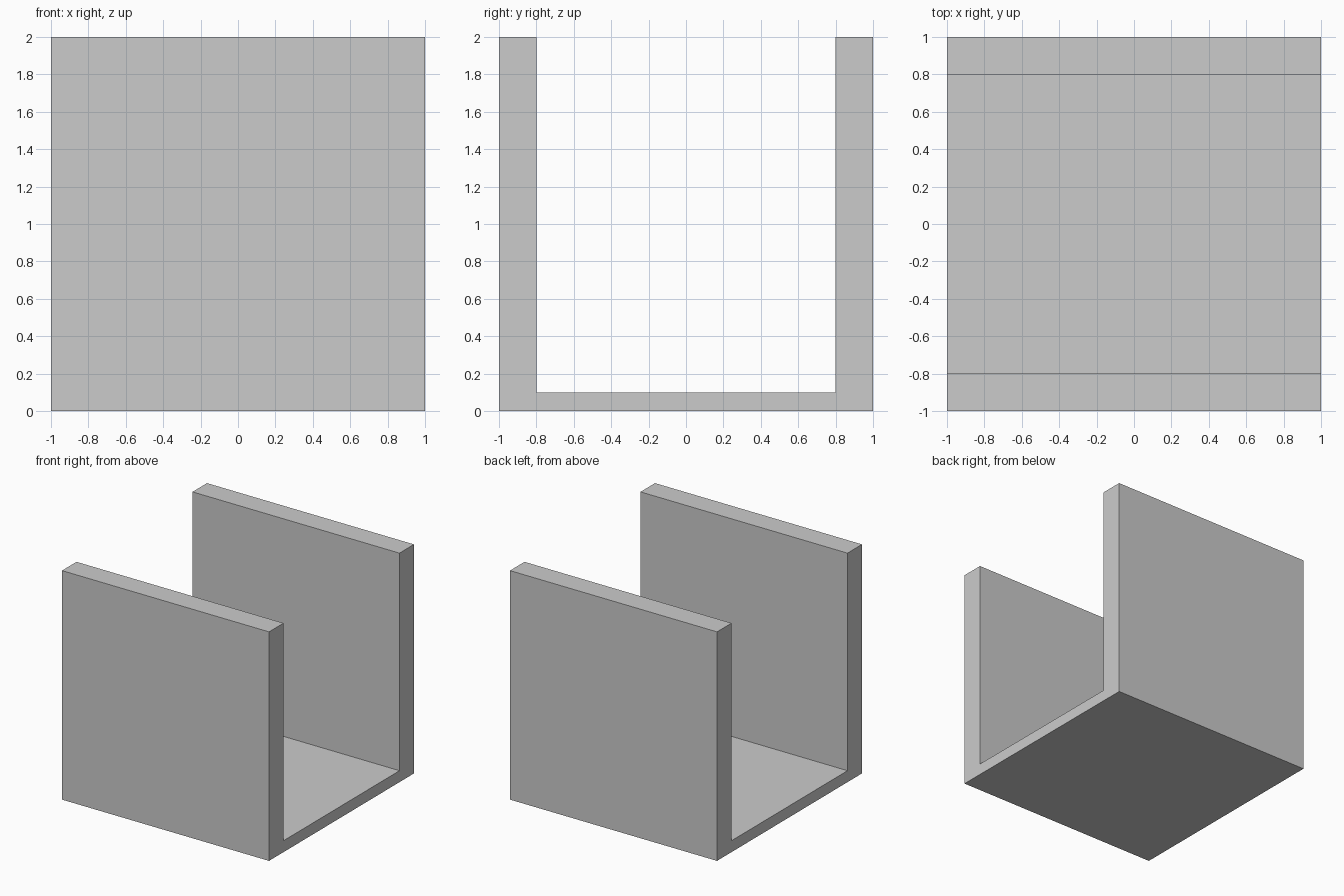
import bpy
import bmesh

if "Cube" in bpy.data.objects:
    bpy.data.objects.remove(bpy.data.objects["Cube"])

# U-shaped cross-section in the y-z plane: thin floor, two thick side walls
HALF = 1.0
INNER = 0.8
HEIGHT = 2.0
FLOOR = 0.1
right_half = [(HALF, 0), (HALF, HEIGHT), (INNER, HEIGHT), (INNER, FLOOR)]
profile = right_half + [(-y, z) for y, z in reversed(right_half)]

# Channel: extrude the profile along x
bm = bmesh.new()
face = bm.faces.new([bm.verts.new((-HALF, y, z)) for y, z in profile])
result = bmesh.ops.extrude_face_region(bm, geom=[face], use_keep_orig=True)
moved = [g for g in result["geom"] if isinstance(g, bmesh.types.BMVert)]
bmesh.ops.translate(bm, verts=moved, vec=(2 * HALF, 0, 0))
bmesh.ops.recalc_face_normals(bm, faces=bm.faces)

mesh = bpy.data.meshes.new("u_channel")
bm.to_mesh(mesh)
bm.free()
channel = bpy.data.objects.new("u_channel", mesh)
bpy.context.collection.objects.link(channel)
